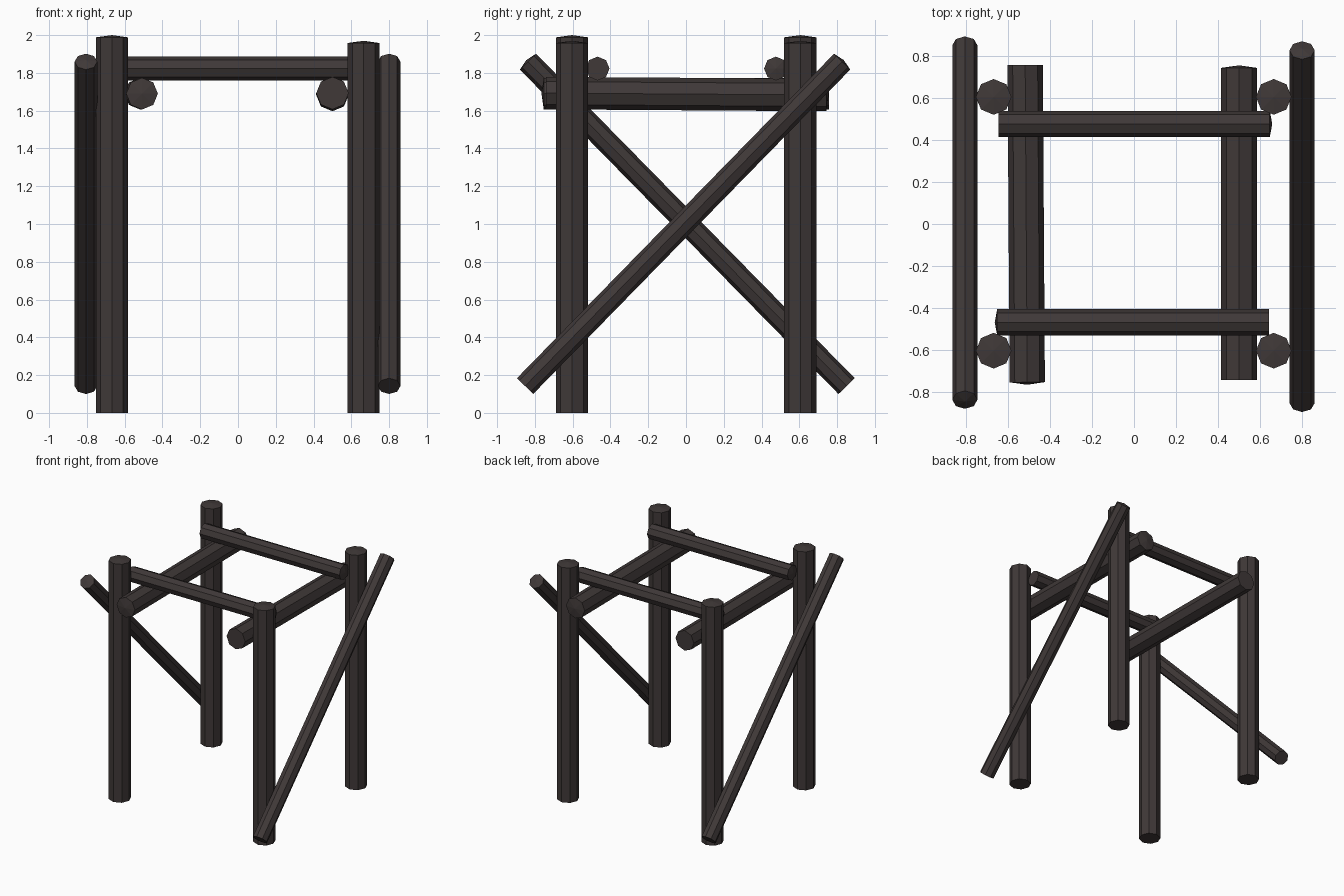
import bpy, bmesh, math
from mathutils import Vector

if "Cube" in bpy.data.objects:
    bpy.data.objects.remove(bpy.data.objects["Cube"])

wood = bpy.data.materials.new("dark_weathered_wood")
wood.diffuse_color = (0.05, 0.04, 0.039, 1)
wood.use_nodes = True
wood.node_tree.nodes["Principled BSDF"].inputs["Base Color"].default_value = wood.diffuse_color


def log(name, start, end, r0, r1=None, tip=0.012, sides=8):
    """Eight-sided log from start to end; the end cap is a shallow cone."""
    a, b = Vector(start), Vector(end)
    r1 = r1 or r0
    axis = (b - a).normalized()
    ref = Vector((1, 0, 0)) if abs(axis.x) < 0.9 else Vector((0, 0, 1))
    v = axis.cross(ref).normalized()
    u = v.cross(axis)
    bm = bmesh.new()
    rings = []
    for c, r in ((a, r0), (b - axis * tip, r1)):
        rings.append([bm.verts.new(c + r * (u * math.cos(t) + v * math.sin(t)))
                      for t in (math.tau * i / sides for i in range(sides))])
    bm.faces.new(rings[0][::-1])
    peak = bm.verts.new(b)
    for i in range(sides):
        j = (i + 1) % sides
        bm.faces.new((rings[0][i], rings[0][j], rings[1][j], rings[1][i]))
        bm.faces.new((rings[1][i], rings[1][j], peak))
    bmesh.ops.recalc_face_normals(bm, faces=bm.faces)
    me = bpy.data.meshes.new(name)
    bm.to_mesh(me)
    bm.free()
    me.materials.append(wood)
    ob = bpy.data.objects.new(name, me)
    bpy.context.collection.objects.link(ob)


# Four upright posts, left pair slightly taller
for side, x, h in (("left", -0.668, 2.0), ("right", 0.665, 1.97)):
    for place, y in (("front", -0.603), ("back", 0.605)):
        log(f"{place}_{side}_post", (x, y, 0), (x, y, h), 0.085)

# Thick beams running front to back, inside the posts
log("left_beam", (-0.518, 0.757, 1.69), (-0.508, -0.765, 1.69), 0.084)
log("right_beam", (0.5, -0.742, 1.693), (0.5, 0.755, 1.683), 0.086)

# Thin rails running left to right on the beams
log("back_rail", (-0.645, 0.476, 1.823), (0.658, 0.476, 1.823), 0.063)
log("front_rail", (0.643, -0.468, 1.823), (-0.663, -0.468, 1.823), 0.063)

# Diagonal braces on the outer sides
log("left_brace", (-0.805, 0.85, 0.142), (-0.805, -0.845, 1.868), 0.06)
log("right_brace", (0.8, -0.852, 0.142), (0.8, 0.835, 1.868), 0.06)
